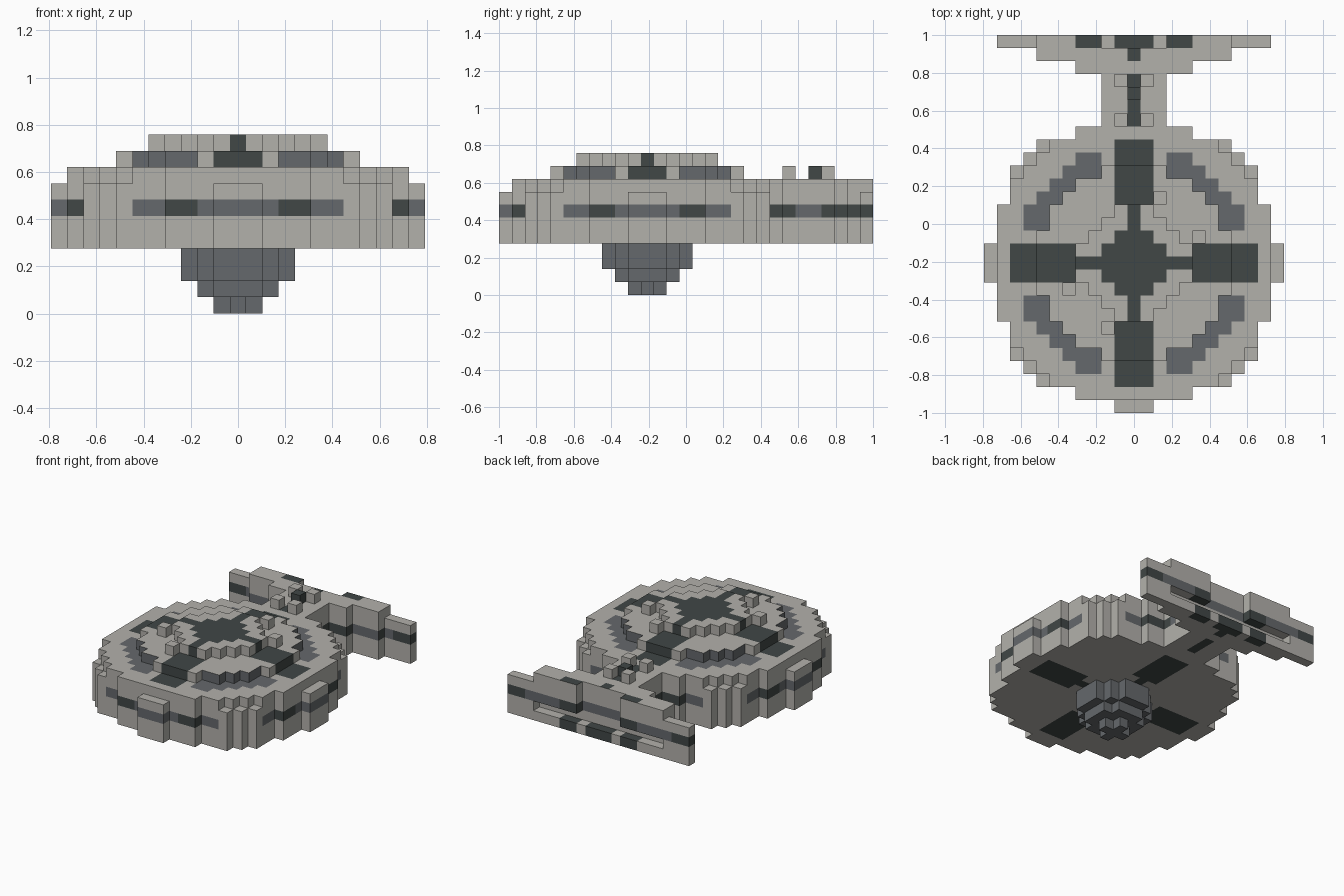
import bpy
import bmesh
from math import hypot
from mathutils import Vector

UNIT = 2 / 29          # edge of one block
CENTRE_Y = -6 * UNIT / 2 - 0.0   # saucer centre lies three blocks forward

old = bpy.data.objects.get("Cube")
if old:
    bpy.data.objects.remove(old, do_unlink=True)


def make_material(name, rgb):
    mat = bpy.data.materials.new(name)
    mat.use_nodes = True
    mat.diffuse_color = (*rgb, 1)
    mat.node_tree.nodes["Principled BSDF"].inputs["Base Color"].default_value = (*rgb, 1)
    return mat


LIGHT, MID, DARK = range(3)
materials = [make_material("light_grey", (0.45, 0.44, 0.41)),
             make_material("slate_grey", (0.13, 0.14, 0.15)),
             make_material("dark_grey", (0.052, 0.063, 0.061))]


# Block sets: i runs across, j runs back, k runs up
def box(xs, ys, zs):
    return {(i, j, k) for i in xs for j in ys for k in zs}


def span(a, b):
    return range(a, b + 1)


def both(a, b):
    return [s * i for i in span(a, b) for s in (-1, 1)]


def stepped_disc(half_widths, zs):
    """half_widths[n] is the half width of the rows n blocks from the centre."""
    return {(i, s * j, k) for j, w in enumerate(half_widths)
            for i in span(-w, w) for s in (-1, 1) for k in zs}


def round_disc(radius, zs):
    r = int(radius)
    return {c for c in box(span(-r, r), span(-r, r), zs) if hypot(c[0], c[1]) <= radius}


# Colour rules
def deck_colour(i, j, k):
    a, b = abs(i), abs(j)
    low, high = min(a, b), max(a, b)
    if low <= 1 and 5 <= high <= 9:
        return DARK
    if low == 0 and high <= 4 or hypot(a, b) <= 2.5:
        return DARK
    if k == 8 and low >= 3 and 7.3 < hypot(a, b) < 9:
        return MID
    return LIGHT


def saucer_paint(cell, normal):
    i, j, k = cell
    if normal.z:
        return deck_colour(i, j, k)
    low = min(abs(i), abs(j))
    if k == 6 and low <= 6:
        return DARK if low in (3, 4) else MID
    if k == 9:
        return DARK if low <= 1 else LIGHT if low == 2 else MID
    if k == 10 and low == 0:
        return DARK
    return LIGHT


def tail_paint(cell, normal):
    i, j, k = cell
    a = abs(i)
    patch = a <= 1 or a in (3, 4)
    if normal.z:
        if j == 17:
            return DARK if patch else LIGHT
        return DARK if a == 0 and 11 <= j != 15 else LIGHT
    if k == 4 and j == 17 and normal.y > 0 and patch:
        return DARK
    if k == 6:
        if normal.x:
            return MID if j in (12, 13) else DARK
        return DARK if a in (3, 4) or a >= 9 else MID
    return LIGHT


def plain(colour):
    return lambda cell, normal: colour


# Saucer
hull = stepped_disc([11, 11, 10, 10, 10, 9, 9, 9, 8, 7, 4, 1], span(4, 7))
upper_hull = stepped_disc([10, 10, 10, 10, 10, 9, 9, 8, 7, 6, 4], [8])
dome = round_disc(7.3, [9])
cap = stepped_disc([4, 4, 3, 2, 1], [10])
cap_blocks = {(2, 5, 10), (5, 2, 10), (-2, -5, 10), (-5, -2, 10)}

# Stepped turret below
turret = round_disc(3.2, [2, 3]) | round_disc(2.3, [1]) | round_disc(1, [0])

# Neck and its small deck blocks
neck = box(span(-2, 2), span(9, 16), span(4, 8)) - hull - upper_hull
deck_blocks = box([-1, 1], [11, 14], [9])
deck_hatch = box([0], [13], [9])

# Tail: two stepped ribs, wing tips, and a back bar under two overhanging slabs
tail_ribs = box(span(-4, 4), [15], span(4, 8)) | box(span(-7, 7), [16], span(4, 8))
tail_ribs -= neck
tail_wing = (box(both(8, 10), [17], span(4, 7))
             | box(span(-7, 7), [17], [4])
             | box(both(3, 7), [17], span(6, 8)))

parts = [("saucer_hull", hull, saucer_paint),
         ("saucer_upper_hull", upper_hull, saucer_paint),
         ("saucer_dome", dome, saucer_paint),
         ("saucer_cap", cap, saucer_paint),
         ("cap_blocks", cap_blocks, plain(LIGHT)),
         ("lower_turret", turret, plain(MID)),
         ("neck", neck, tail_paint),
         ("neck_deck_blocks", deck_blocks, plain(LIGHT)),
         ("neck_deck_hatch", deck_hatch, plain(DARK)),
         ("tail_ribs", tail_ribs, tail_paint),
         ("tail_wing", tail_wing, tail_paint)]

occupied = set().union(*(cells for _, cells, _ in parts))
AXES = [Vector(v) for v in ((1, 0, 0), (0, 1, 0), (0, 0, 1))]


def build_part(name, cells, paint):
    """Make the exposed block faces of one part and colour each by its rule."""
    bm = bmesh.new()
    corners = {}

    def corner(p):
        key = tuple(round(2 * c) for c in p)
        if key not in corners:
            corners[key] = bm.verts.new((p.x * UNIT, p.y * UNIT + CENTRE_Y, p.z * UNIT))
        return corners[key]

    for cell in sorted(cells):
        middle = Vector(cell) + Vector((0, 0, 0.5))
        for n in range(3):
            for sign in (-1, 1):
                normal = AXES[n] * sign
                if tuple(int(c) for c in Vector(cell) + normal) in occupied:
                    continue
                u, v = AXES[(n + 1) % 3] * sign / 2, AXES[(n + 2) % 3] / 2
                centre = middle + normal / 2
                face = bm.faces.new([corner(centre + d) for d in (-u - v, u - v, u + v, v - u)])
                face.material_index = paint(cell, normal)
    mesh = bpy.data.meshes.new(name)
    bm.to_mesh(mesh)
    bm.free()
    for mat in materials:
        mesh.materials.append(mat)
    bpy.context.collection.objects.link(bpy.data.objects.new(name, mesh))


for part in parts:
    build_part(*part)
